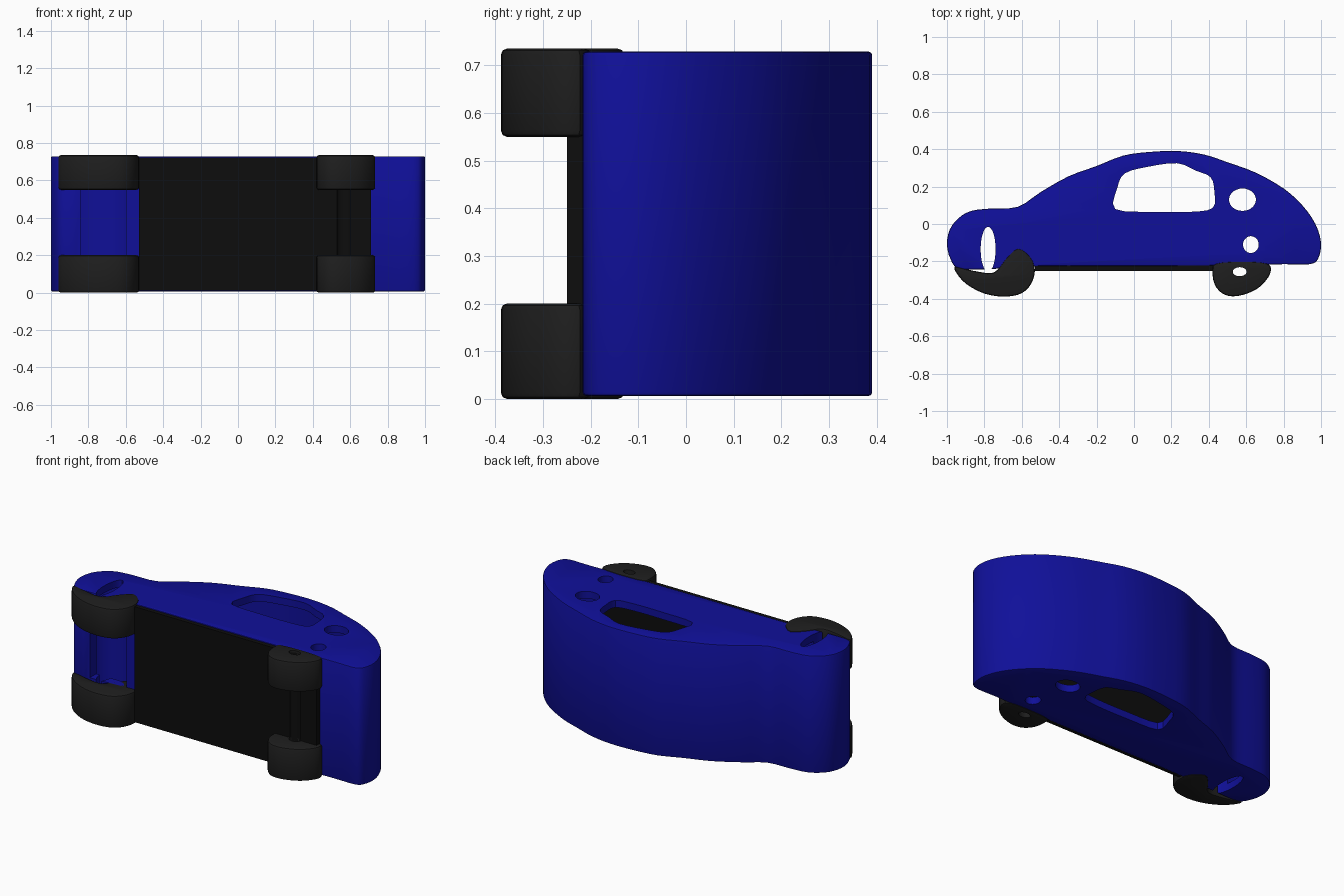
import bpy, bmesh, math

if "Cube" in bpy.data.objects:
    bpy.data.objects.remove(bpy.data.objects["Cube"])


def material(name, color):
    m = bpy.data.materials.new(name)
    m.diffuse_color = (*color, 1)
    m.use_nodes = True
    m.node_tree.nodes["Principled BSDF"].inputs["Base Color"].default_value = m.diffuse_color
    return m


BLUE = material("blue_paint", (0.005, 0.005, 0.32))
BLACK = material("black_floor", (0.004, 0.004, 0.004))
RUBBER = material("dark_rubber", (0.013, 0.013, 0.013))


def rounded(pts, steps=3):
    """Closed smooth curve through the given points."""
    out, n = [], len(pts)
    for i in range(n):
        p = [pts[(i + k - 1) % n] for k in range(4)]
        for s in range(steps):
            t = s / steps
            out.append(tuple(0.5 * (2 * p[1][a] + (p[2][a] - p[0][a]) * t
                       + (2 * p[0][a] - 5 * p[1][a] + 4 * p[2][a] - p[3][a]) * t * t
                       + (3 * p[1][a] - p[0][a] - 3 * p[2][a] + p[3][a]) * t ** 3)
                       for a in (0, 1)))
    return out


def ellipse(x, y, rx, ry, n=28):
    return [(x + rx * math.cos(2 * math.pi * i / n),
             y + ry * math.sin(2 * math.pi * i / n)) for i in range(n)]


def rect(x0, x1, y0, y1):
    return [(x0, y0), (x1, y0), (x1, y1), (x0, y1)]


def prism(name, outline, z0, z1, mat=None, bevel=0):
    """Extrude an outline in the xy plane from z0 to z1."""
    bm = bmesh.new()
    face = bm.faces.new([bm.verts.new((x, y, z0)) for x, y in outline])
    geo = bmesh.ops.extrude_face_region(bm, geom=[face])["geom"]
    bmesh.ops.translate(bm, vec=(0, 0, z1 - z0),
                        verts=[g for g in geo if isinstance(g, bmesh.types.BMVert)])
    bmesh.ops.recalc_face_normals(bm, faces=bm.faces)
    if bevel:
        rim = [e for e in bm.edges if abs(e.verts[0].co.z - e.verts[1].co.z) < 1e-5]
        bmesh.ops.bevel(bm, geom=rim, offset=bevel, segments=2, profile=0.5, affect='EDGES')
    me = bpy.data.meshes.new(name)
    bm.to_mesh(me)
    bm.free()
    ob = bpy.data.objects.new(name, me)
    bpy.context.collection.objects.link(ob)
    if mat:
        me.materials.append(mat)
    return ob


def carve(ob, cutters):
    """Cut the helpers out of ob and bake the result."""
    for c in cutters:
        m = ob.modifiers.new("cut", 'BOOLEAN')
        m.operation, m.solver, m.object = 'DIFFERENCE', 'EXACT', c
    dg = bpy.context.evaluated_depsgraph_get()
    dg.update()
    me = bpy.data.meshes.new_from_object(ob.evaluated_get(dg))
    ob.modifiers.clear()
    ob.data = me


# Outlines seen from the side of the car
body_line = [(-0.93, -0.24), (-0.98, -0.19), (-1, -0.11), (-0.985, -0.03), (-0.94, 0.03),
             (-0.87, 0.07), (-0.76, 0.083), (-0.62, 0.092), (-0.5, 0.17), (-0.35, 0.255),
             (-0.2, 0.31), (-0.06, 0.365), (0.08, 0.385), (0.24, 0.39), (0.38, 0.37),
             (0.5, 0.33), (0.65, 0.275), (0.8, 0.19), (0.9, 0.1), (0.97, 0), (1, -0.1),
             (0.985, -0.185), (0.94, -0.215), (0.8, -0.215), (0.5, -0.222), (0, -0.225),
             (-0.5, -0.225), (-0.75, -0.24)]
cabin_line = [(-0.94, -0.17), (-0.95, -0.08), (-0.9, 0), (-0.8, 0.03), (-0.6, 0.04),
              (-0.45, 0.13), (-0.2, 0.25), (0, 0.31), (0.2, 0.335), (0.38, 0.315),
              (0.6, 0.235), (0.78, 0.14), (0.9, 0), (0.94, -0.1), (0.91, -0.17),
              (0.7, -0.18), (-0.5, -0.18)]
window_line = [(-0.1, 0.08), (0.1, 0.065), (0.3, 0.065), (0.42, 0.085), (0.43, 0.17),
               (0.41, 0.25), (0.33, 0.285), (0.23, 0.325), (0.07, 0.305), (-0.05, 0.27),
               (-0.09, 0.19)]
front_wheel_line = [(-0.96, -0.23), (-0.92, -0.3), (-0.85, -0.35), (-0.77, -0.38),
                    (-0.68, -0.388), (-0.6, -0.37), (-0.55, -0.32), (-0.53, -0.25),
                    (-0.55, -0.18), (-0.62, -0.13), (-0.69, -0.19), (-0.75, -0.26),
                    (-0.86, -0.25)]
rear_wheel_line = [(0.42, -0.25), (0.43, -0.32), (0.47, -0.37), (0.53, -0.387),
                   (0.61, -0.37), (0.68, -0.33), (0.73, -0.26), (0.71, -0.21),
                   (0.57, -0.2), (0.44, -0.21)]

# Helpers that cut the hollow cabin and the openings
cabin = prism("cabin_cutter", rounded(cabin_line), 0.05, 0.685)
floor_gap = prism("floor_cutter", rect(-0.5, 0.7, -0.3, -0.1), 0.052, 0.683)
front_gap = prism("front_well_cutter", rect(-0.84, -0.6, -0.5, -0.1), 0.2, 0.55)
window = prism("window_cutter", rounded(window_line), -0.1, 0.9)
rear_window = prism("rear_window_cutter", ellipse(0.58, 0.13, 0.072, 0.06), -0.1, 0.9)
slot = prism("slot_cutter", ellipse(-0.78, -0.135, 0.04, 0.12), -0.1, 0.9)
side_hole = prism("side_hole_cutter", ellipse(0.625, -0.11, 0.042, 0.045), -0.1, 0.9)
hub = prism("hub_cutter", ellipse(0.565, -0.255, 0.037, 0.024), -0.1, 0.9)
cutters = [cabin, floor_gap, front_gap, window, rear_window, slot, side_hole, hub]

# Hollow body and floor pan
body = prism("body", rounded(body_line), 0.006, 0.729, BLUE, 0.008)
carve(body, [cabin, floor_gap, front_gap, window, rear_window, slot, side_hole])
floor_pan = prism("floor_pan", rect(-0.53, 0.71, -0.25, -0.19), 0.012, 0.723, BLACK)
carve(floor_pan, [hub])
parts = [body, floor_pan]

# Two pairs of wheels
for side, z0, z1 in (("right", 0.0, 0.2), ("left", 0.55, 0.735)):
    front = prism("front_wheel_" + side, rounded(front_wheel_line), z0, z1, RUBBER, 0.012)
    carve(front, [slot])
    rear = prism("rear_wheel_" + side, rounded(rear_wheel_line), z0, z1, RUBBER, 0.012)
    carve(rear, [hub])
    parts += [front, rear]

for c in cutters:
    bpy.data.objects.remove(c, do_unlink=True)

# Smooth shading with sharp rims
bpy.ops.object.select_all(action='DESELECT')
for p in parts:
    p.select_set(True)
bpy.context.view_layer.objects.active = body
bpy.ops.object.shade_smooth_by_angle(angle=math.radians(35))
